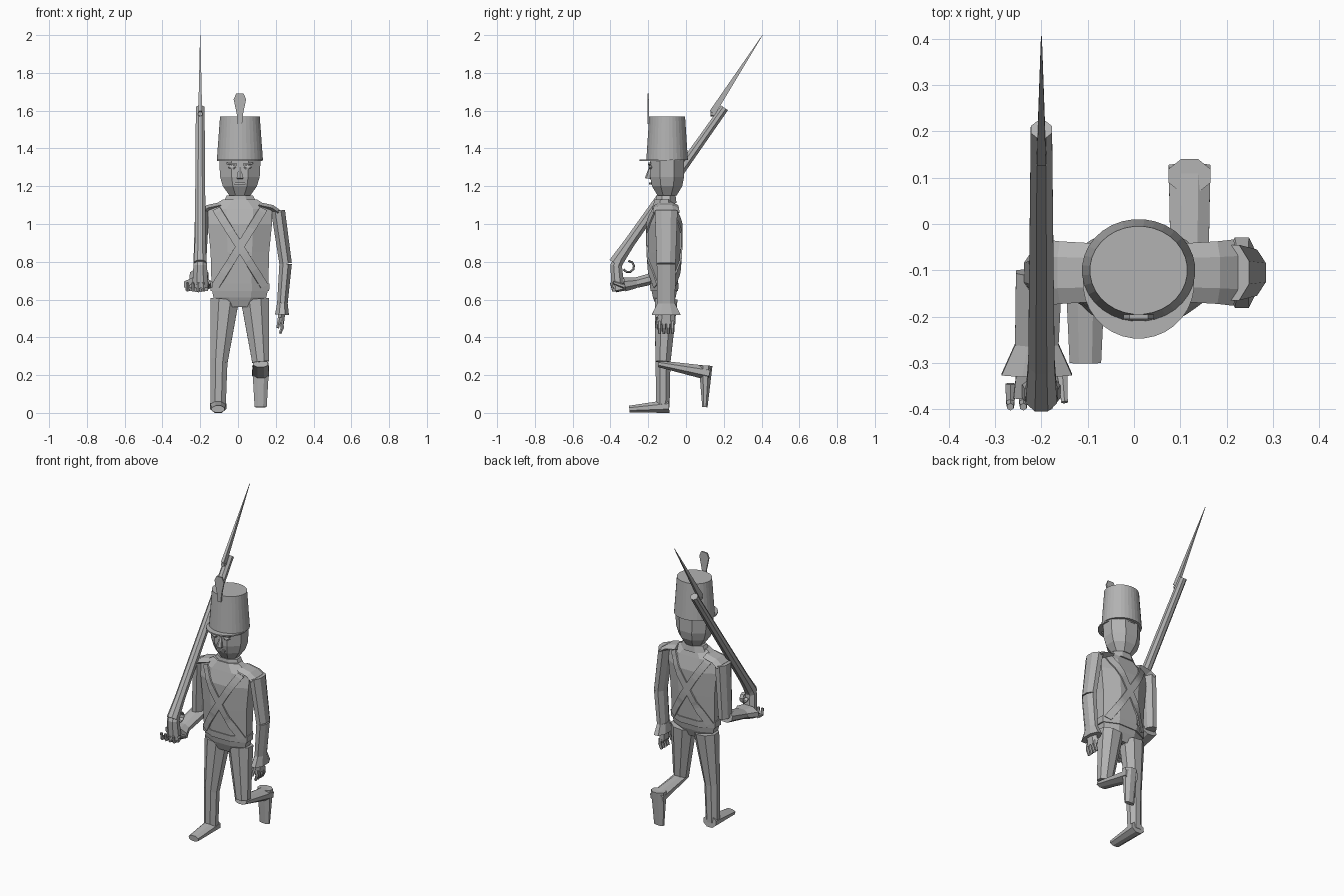
import bpy, bmesh, math
from mathutils import Vector
from mathutils.bvhtree import BVHTree

cube = bpy.data.objects.get("Cube")
if cube:
    bpy.data.objects.remove(cube, do_unlink=True)

grey = bpy.data.materials.new("plain grey")
grey.use_nodes = True
grey.diffuse_color = (.45, .45, .45, 1)
grey.node_tree.nodes["Principled BSDF"].inputs["Base Color"].default_value = grey.diffuse_color

# Centre line of the body, of the musket, and the two sides
mid_x, mid_y = .01, -.105
gun_x = -.2
sides = {"left": 1, "right": -1}


def finish(name, bm):
    bmesh.ops.recalc_face_normals(bm, faces=bm.faces)
    mesh = bpy.data.meshes.new(name)
    bm.to_mesh(mesh)
    bm.free()
    mesh.materials.append(grey)
    obj = bpy.data.objects.new(name, mesh)
    bpy.context.collection.objects.link(obj)
    return obj


def loft(name, joints, sizes, count):
    """Skin rings of the given half width and half depth along a path."""
    bm = bmesh.new()
    points = [Vector(joint) for joint in joints]
    turn = math.pi / count
    rings = []
    for i, (point, (width, depth)) in enumerate(zip(points, sizes)):
        along = (points[min(i + 1, len(points) - 1)] - points[max(i - 1, 0)]).normalized()
        across = Vector((1, 0, 0))
        across = (across - along * across.dot(along)).normalized()
        up = along.cross(across)
        angles = [turn + k * math.tau / count for k in range(count)]
        rings.append([bm.verts.new(point + (across * width * math.cos(a) + up * depth * math.sin(a))
                                   / math.cos(turn)) for a in angles])
    for low, high in zip(rings, rings[1:]):
        for k in range(count):
            bm.faces.new((low[k - 1], low[k], high[k], high[k - 1]))
    bm.faces.new(rings[0])
    bm.faces.new(rings[-1])
    return finish(name, bm)


def tube(name, joints, first, last, count=8):
    """Limb whose section changes evenly from first to last."""
    steps = len(joints) - 1
    sizes = [Vector(first).lerp(Vector(last), i / steps) for i in range(steps + 1)]
    return loft(name, joints, sizes, count)


def column(name, rows, x=mid_x, y=mid_y, count=8):
    """Upright part from rows of height, half width and half depth."""
    return loft(name, [(x, y, row[0]) for row in rows], [row[1:] for row in rows], count)


def slab(name, outline, depth):
    """Flat plate facing the front."""
    bm = bmesh.new()
    face = bm.faces.new([bm.verts.new(point) for point in outline])
    made = bmesh.ops.extrude_face_region(bm, geom=[face])["geom"]
    moved = [item for item in made if isinstance(item, bmesh.types.BMVert)]
    bmesh.ops.translate(bm, vec=(0, depth, 0), verts=moved)
    return finish(name, bm)


# Jacket, belt, collar and neck
jacket = column("jacket", [(.56, .09, .04), (.61, .14, .06), (.66, .15, .07), (.85, .155, .085),
                           (1, .17, .087), (1.08, .17, .065), (1.13, .09, .05)], y=-.115)
column("belt", [(.645, .155, .073), (.685, .157, .077)], y=-.115)
column("collar", [(1.11, .09, .055), (1.15, .07, .05)])
column("neck", [(1.1, .055, .04), (1.18, .055, .04)])

# Crossed straps laid over the jacket, front and back
bm = bmesh.new()
bm.from_mesh(jacket.data)
surface = BVHTree.FromBMesh(bm)
bm.free()
strap_steps, strap_half, strap_lift = 24, .019, .006
for label, facing in (("front", -1), ("back", 1)):
    outward = Vector((0, facing, 0))
    for side, lean in sides.items():
        bm = bmesh.new()
        pairs = []
        start, end = Vector((.125 * lean, 0, 1.08)), Vector((-.13 * lean, 0, .67))
        for i in range(strap_steps + 1):
            spot = start.lerp(end, i / strap_steps) + outward
            pair = []
            for edge in (-strap_half, strap_half):
                offset = Vector((mid_x + edge, 0, -edge * lean / 2))
                hit = surface.ray_cast(spot + offset, -outward)[0]
                if hit:
                    pair.append(bm.verts.new(hit + outward * strap_lift))
            if len(pair) == 2:
                pairs.append(pair)
        for upper, lower in zip(pairs, pairs[1:]):
            bm.faces.new((*upper, *reversed(lower)))
        strap = finish(f"{label}_strap_{side}", bm)
        solid = strap.modifiers.new("thickness", "SOLIDIFY")
        solid.thickness, solid.offset = .008, 0

# Head with nose and mouth
column("head", [(1.15, .055, .05), (1.2, .09, .08), (1.25, .105, .09), (1.35, .11, .09)], y=-.1)
tube("nose", [(mid_x, -.19, 1.3), (mid_x, -.2, 1.24)], (.008, .005), (.016, .016), count=6)
column("mouth", [(1.21, .03, .008), (1.22, .03, .008)], y=-.188)

# Tall hat with visor and plume
column("hat", [(1.34, .122, .11), (1.57, .105, .095)], y=-.1, count=32)
column("visor", [(1.333, .12, .12), (1.341, .12, .12)], y=-.127, count=32)
plume = [(.012, 1.53), (.016, 1.58), (.033, 1.66), (.02, 1.69)]
slab("plume", [(mid_x + x, -.205, z) for x, z in plume]
     + [(mid_x - x, -.205, z) for x, z in reversed(plume)], depth=.009)

# Eyes, brows, shoulder flaps and thighs on both sides
knee_size = (.045, .04)
for side, s in sides.items():
    eye_x = mid_x + s * .042
    column(f"eye_{side}", [(1.29, .012, .008), (1.3, .022, .011), (1.31, .012, .008)], eye_x, -.188)
    inner, outer = eye_x - s * .026, eye_x + s * .028
    slab(f"brow_{side}", [(inner, -.2, 1.31), (outer, -.2, 1.317),
                          (outer, -.2, 1.325), (inner, -.2, 1.32)], depth=.015)
    tube(f"shoulder_flap_{side}", [(mid_x + s * .1, mid_y, 1.1), (mid_x + s * .17, mid_y, 1.085),
                                   (mid_x + s * .205, mid_y, 1.06)], (.016, .055), (.016, .062), count=6)
    tube(f"{side}_thigh", [(mid_x + s * .08, mid_y, .6), (mid_x + s * .11, -.122, .27)],
         (.075, .06), knee_size)

# Standing shin and foot
tube("right_shin", [(-.1, -.122, .29), (-.105, -.122, .03)], knee_size, (.04, .035))
tube("right_foot", [(-.105, -.09, .035), (-.105, -.3, .02)], (.044, .035), (.034, .018))

# Shin and foot kicked backwards
tube("left_shin", [(.12, -.145, .26), (.12, .125, .21)], (.04, .018), (.045, .038))
tube("left_foot", [(.12, .104, .25), (.12, .1, .03)], (.045, .036), (.032, .014))

# Left arm hangs down, right arm bends forward under the musket
arms = {"left": [(.212, mid_y, 1.07), (.252, mid_y, .79), (.235, mid_y, .58), (.233, mid_y, .52)],
        "right": [(-.19, mid_y, 1.07), (-.205, mid_y, .73), (-.21, -.26, .69), (-.21, -.325, .68)]}
for side, (shoulder, elbow, wrist, cuff) in arms.items():
    elbow_size, wrist_size, cuff_size = (.033, .05), (.028, .047), (.037, .076)
    tube(f"{side}_upper_arm", [shoulder, elbow], (.037, .06), elbow_size)
    if side == "right":
        elbow_size, wrist_size, cuff_size = elbow_size[::-1], wrist_size[::-1], cuff_size[::-1]
    tube(f"{side}_forearm", [elbow, wrist], elbow_size, wrist_size)
    tube(f"{side}_cuff", [wrist, cuff], wrist_size, cuff_size)

# Hands
tip = (.007, .007)
base = (.011, .011)
tube("left_palm", [(.231, mid_y, .54), (.228, mid_y, .47)], (.02, .035), (.015, .044), count=6)
tube("right_palm", [(-.21, -.3, .675), (-.21, -.375, .655)], (.042, .02), (.05, .015), count=6)
for i in range(4):
    y = -.14 + i * .023
    tube(f"left_finger_{i}", [(.23, y, .485), (.234, y, .45), (.222, y, .42)], base, tip, count=6)
    x = -.267 + i * .028
    tube(f"right_finger_{i}", [(x, -.345, .655), (x, -.385, .65), (x, -.395, .69)], base, tip, count=6)
tube("left_thumb", [(.222, -.145, .505), (.21, -.157, .45)], base, tip, count=6)
tube("right_thumb", [(-.155, -.325, .67), (-.15, -.385, .69)], base, tip, count=6)

# Musket with butt, trigger guard and bayonet
tube("musket_barrel", [(gun_x, -.375, .79), (gun_x, -.3, .9), (gun_x, .204, 1.615)],
     (.034, .036), (.023, .022))
tube("musket_butt", [(gun_x, -.345, .835), (gun_x, -.37, .78), (gun_x, -.36, .665)],
     (.03, .028), (.042, .034))
guard = [math.radians(angle) for angle in range(-150, 91, 40)]
tube("trigger_guard", [(gun_x, -.305 + .03 * math.cos(a), .775 + .03 * math.sin(a)) for a in guard],
     (.012, .005), (.012, .005), count=6)
tube("bayonet", [(gun_x, .14, 1.59), (gun_x, .405, 2)], (.01, .017), (.001, .001), count=4)
tube("bayonet_mount", [(gun_x, .13, 1.583), (gun_x, .185, 1.578)], base, base, count=6)
